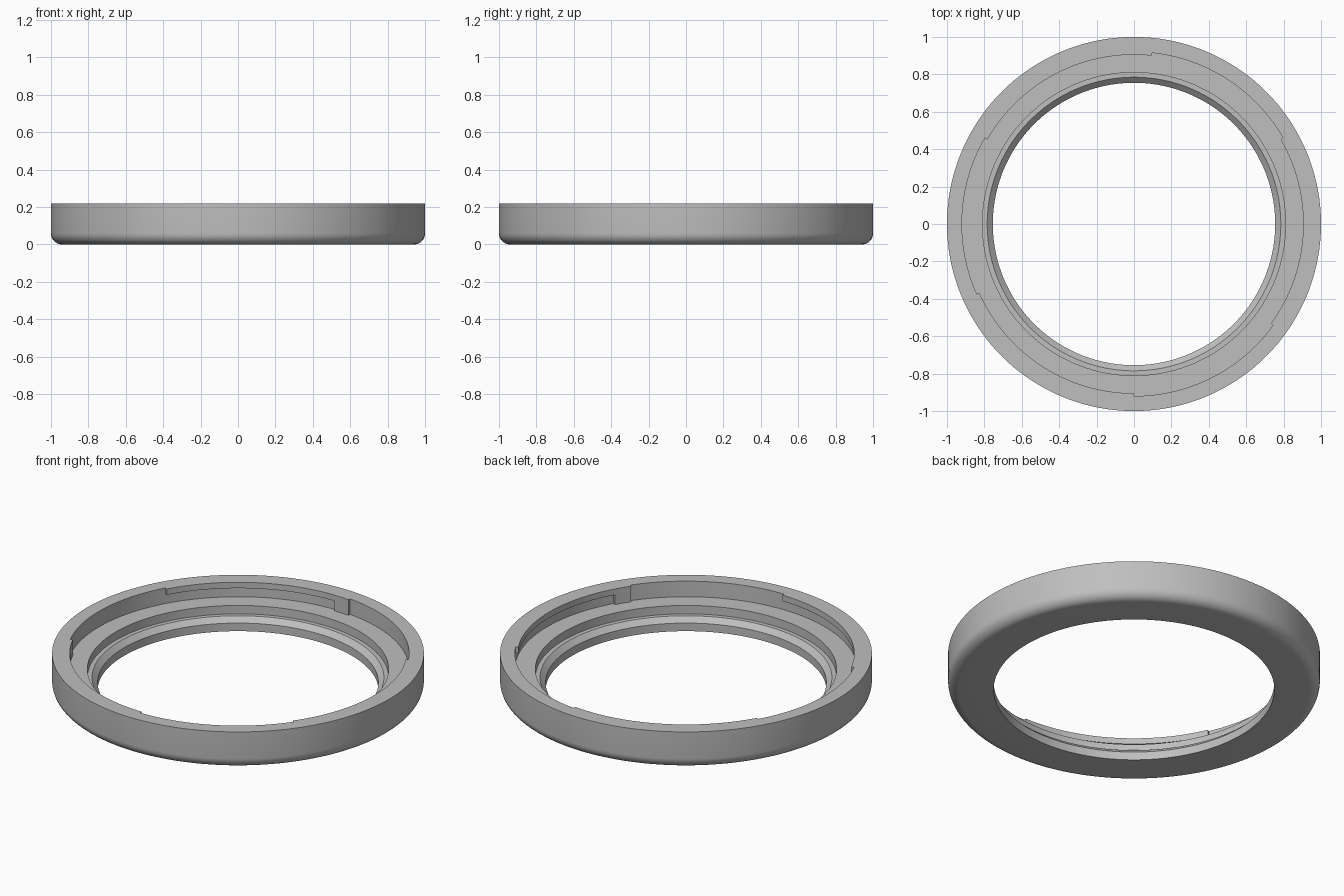
import bpy
import bmesh
from math import sin, cos, pi, radians

cube = bpy.data.objects.get("Cube")
if cube:
    bpy.data.objects.remove(cube, do_unlink=True)

# Material
grey = bpy.data.materials.new("plain grey")
grey.use_nodes = True
COLOUR = (0.52, 0.52, 0.52, 1)
grey.diffuse_color = COLOUR
grey.node_tree.nodes["Principled BSDF"].inputs["Base Color"].default_value = COLOUR

# Main dimensions
TOP, LIP_Z, LEDGE_Z = 0.22, 0.185, 0.127
WALL, LIP = 0.92, 0.905          # recessed wall radius and lip radius
FILLET = 0.06
STEP = 2                         # degrees per segment

# Fixed part of the cross-section: stepped bore, base, rounded outer edge, rim
bore = [(LIP, LEDGE_Z), (0.81, LEDGE_Z), (0.81, 0.077), (0.785, 0.077),
        (0.755, 0.048), (0.755, 0)]
fillet = [(1 - FILLET + FILLET * sin(a), FILLET - FILLET * cos(a))
          for a in (i * pi / 16 for i in range(9))]
body = bore + fillet + [(1, TOP), (WALL, TOP)]

# Variable part: the inner wall at an entry recess, a locking lip or a stop
walls = {
    "recess": [(WALL, LIP_Z), (WALL, LEDGE_Z)],
    "lip": [(LIP, TOP), (LIP, LIP_Z), (WALL, LIP_Z), (WALL, LEDGE_Z)],
    "stop": [(LIP, TOP), (LIP, LIP_Z)],
}
# Height bands that are solid between the lip and wall radii
solid = {"recess": set(), "lip": {(LIP_Z, TOP)},
         "stop": {(LIP_Z, TOP), (LEDGE_Z, LIP_Z)}}


def kind(angle):
    a = (angle - 30) % 120
    return "recess" if a < 54 else "stop" if a < 60 else "lip"


bm = bmesh.new()


def face(points):
    bm.faces.new([bm.verts.new((r * cos(a), r * sin(a), z)) for r, z, a in points])


# Sweep each segment, closing the ends of lips and stops
for deg in range(0, 360, STEP):
    a, b = radians(deg), radians(deg + STEP)
    loop = body + walls[kind(deg)]
    for (r1, z1), (r2, z2) in zip(loop, loop[1:] + loop[:1]):
        face([(r1, z1, a), (r2, z2, a), (r2, z2, b), (r1, z1, b)])
    for lo, hi in solid[kind(deg)] ^ solid[kind(deg - STEP)]:
        face([(LIP, lo, a), (WALL, lo, a), (WALL, hi, a), (LIP, hi, a)])

bmesh.ops.remove_doubles(bm, verts=bm.verts, dist=0.0001)
bmesh.ops.recalc_face_normals(bm, faces=bm.faces)

mesh = bpy.data.meshes.new("bayonet_ring")
bm.to_mesh(mesh)
bm.free()
mesh.materials.append(grey)
ring = bpy.data.objects.new("bayonet_ring", mesh)
bpy.context.collection.objects.link(ring)

# Smooth round surfaces, crisp steps
bpy.ops.object.select_all(action="DESELECT")
ring.select_set(True)
bpy.context.view_layer.objects.active = ring
bpy.ops.object.shade_smooth_by_angle(angle=radians(30))
